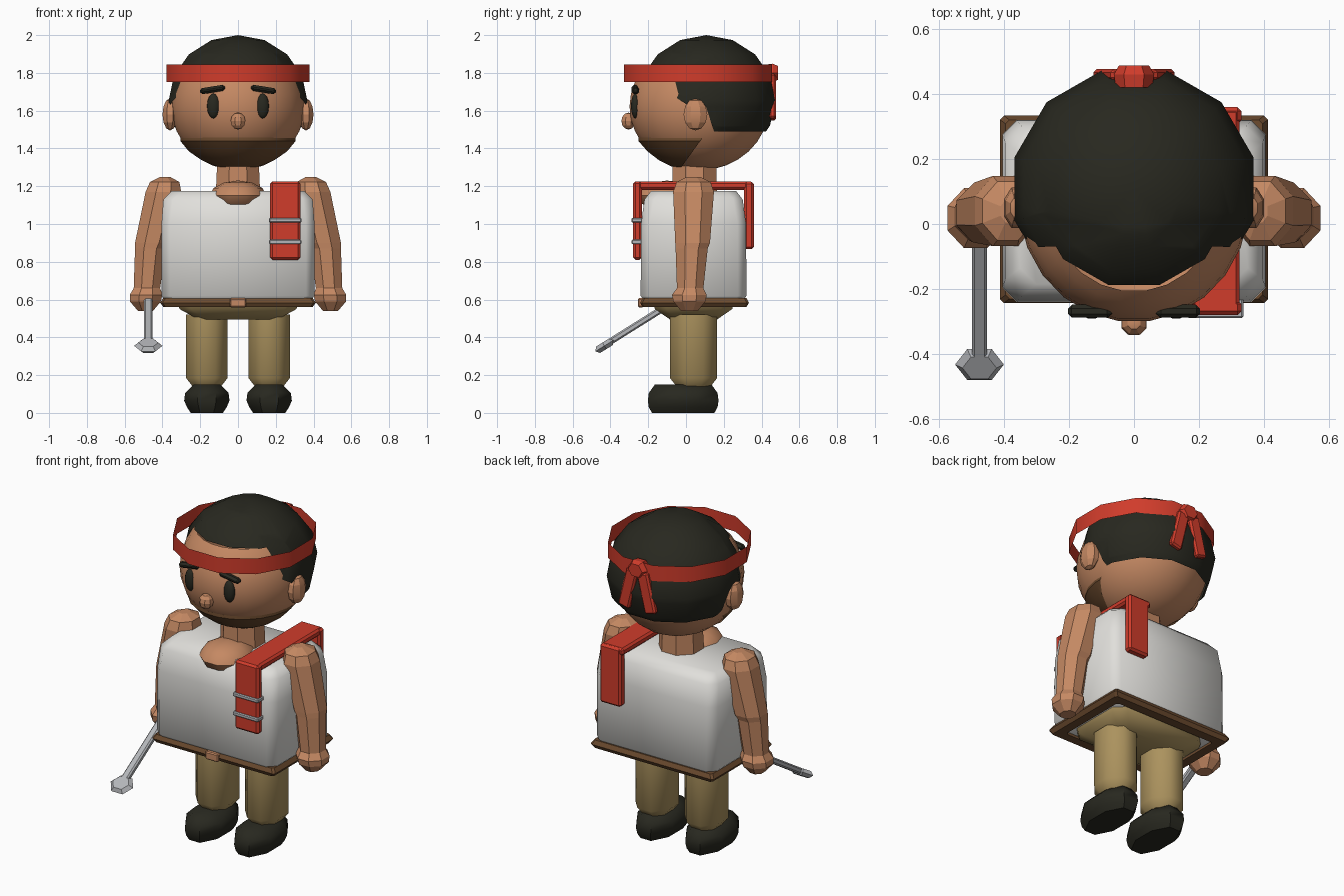
import bpy, bmesh, math
from mathutils import Matrix, Vector, Euler

if "Cube" in bpy.data.objects:
    bpy.data.objects.remove(bpy.data.objects["Cube"])


def material(name, rgb):
    m = bpy.data.materials.new(name)
    m.diffuse_color = (*rgb, 1)
    m.use_nodes = True
    m.node_tree.nodes["Principled BSDF"].inputs["Base Color"].default_value = m.diffuse_color
    return m


SKIN = material("skin", (0.56, 0.25, 0.125))
DARK = material("near_black", (0.021, 0.021, 0.014))
RED = material("red_cloth", (0.63, 0.045, 0.024))
SHIRT = material("off_white", (0.75, 0.74, 0.71))
TAN = material("tan_trousers", (0.41, 0.29, 0.112))
BROWN = material("brown", (0.15, 0.07, 0.028))
STEEL = material("steel", (0.46, 0.47, 0.49))


def finish(bm, name, mat, smooth=None):
    me = bpy.data.meshes.new(name)
    bm.to_mesh(me)
    bm.free()
    me.materials.append(mat)
    ob = bpy.data.objects.new(name, me)
    bpy.context.collection.objects.link(ob)
    if smooth:
        bpy.ops.object.select_all(action='DESELECT')
        ob.select_set(True)
        bpy.context.view_layer.objects.active = ob
        bpy.ops.object.shade_smooth_by_angle(angle=math.radians(smooth))
    return ob


def octagon(cx, cy, z, rx, ry, c=None):
    """Rectangle with chamfered corners; a regular octagon by default."""
    a, b = (c, c) if c else (0.586 * rx, 0.586 * ry)
    pts = [(rx, ry - b), (rx - a, ry), (a - rx, ry), (-rx, ry - b),
           (-rx, b - ry), (a - rx, -ry), (rx - a, -ry), (rx, b - ry)]
    return [(cx + x, cy + y, z) for x, y in pts]


def loft(name, rings, mat, closed=False, smooth=None):
    bm = bmesh.new()
    loops = [[bm.verts.new(p) for p in r] for r in rings]
    pairs = list(zip(loops, loops[1:])) + ([(loops[-1], loops[0])] if closed else [])
    for a, b in pairs:
        for i in range(len(a)):
            j = (i + 1) % len(a)
            bm.faces.new((a[i], a[j], b[j], b[i]))
    if not closed:
        bm.faces.new(loops[0])
        bm.faces.new(loops[-1])
    bmesh.ops.recalc_face_normals(bm, faces=bm.faces)
    return finish(bm, name, mat, smooth)


def box(name, loc, size, mat, rot=(0, 0, 0), bevel=0.0):
    bm = bmesh.new()
    bmesh.ops.create_cube(bm, size=1, matrix=Matrix.Diagonal((*size, 1)))
    if bevel:
        bmesh.ops.bevel(bm, geom=bm.edges[:], offset=bevel, segments=1, affect='EDGES')
    bm.transform(Matrix.Translation(loc) @ Euler(rot).to_matrix().to_4x4())
    return finish(bm, name, mat)


def line(y1, z1, y2, z2):
    """Side-view line: the plane through it as (point, normal)."""
    return Vector((0, y1, z1)), Vector((0, z1 - z2, y2 - y1)).normalized()


def above(c, plane):
    return (c - plane[0]).dot(plane[1]) > 0


def ball(name, loc, radii, mat, seg=12, rings=8, smooth=60, cuts=(), keep=None, edit=None):
    """Ellipsoid, optionally cut by planes and trimmed to the faces to keep."""
    bm = bmesh.new()
    bmesh.ops.create_uvsphere(bm, u_segments=seg, v_segments=rings, radius=1)
    bm.transform(Matrix.Translation(loc) @ Matrix.Diagonal((*radii, 1))
                 @ Matrix.Rotation(math.pi / seg, 4, 'Z'))
    for point, normal in cuts:
        bmesh.ops.bisect_plane(bm, geom=bm.verts[:] + bm.edges[:] + bm.faces[:],
                               plane_co=point, plane_no=normal)
    if keep:
        drop = [f for f in bm.faces if not keep(f.calc_center_median())]
        bmesh.ops.delete(bm, geom=drop, context='FACES')
    if edit:
        for v in bm.verts:
            edit(v)
    return finish(bm, name, mat, smooth)


# Head, open under the hair cap
crown = line(0, 1.845, 1, 1.845)
ball("head", (0, 0.07, 1.622), (0.355, 0.372, 0.338), SKIN, 24, 16,
     cuts=[crown], keep=lambda c: not above(c, crown))

# Hair cap: crown, sideburns and nape
nape, mid = line(0, 1.49, 1, 1.49), line(0, 1.62, 1, 1.62)
front, burn = line(-0.07, 1.8, -0.075, 1.5), line(-0.07, 1.68, 0.04, 1.61)
rear = line(0.10, 1.64, 0.145, 1.5)


def is_hair(c):
    if above(c, crown) or above(c, rear) and above(c, nape):
        return True
    return above(c, front) and above(c, burn) and above(c, mid)


ball("hair", (0, 0.108, 1.653), (0.38, 0.377, 0.347), DARK, 12, 8,
     cuts=[crown, nape, mid, front, burn, rear], keep=is_hair)

# Beard, with its top edge tucked in to form a ledge
beard_top, beard_back = line(0, 1.46, 1, 1.46), line(-0.04, 1.28, 0.09, 1.46)


def tuck_in(v):
    if v.co.z > 1.445:
        v.co.x *= 0.96
        v.co.y = 0.07 + (v.co.y - 0.07) * 0.96


ball("beard", (0, 0.07, 1.64), (0.37, 0.39, 0.362), BROWN, 24, 16, smooth=30,
     cuts=[beard_top, line(0, 1.425, 1, 1.425), beard_back],
     keep=lambda c: c.z < 1.46 and above(c, beard_back), edit=tuck_in)

# Face details
ball("nose", (0, -0.305, 1.545), (0.042, 0.04, 0.045), SKIN, 8, 6, smooth=20)
for s in (-1, 1):
    ball("eye", (s * 0.13, -0.268, 1.625), (0.035, 0.024, 0.066), DARK)
    box("eyebrow", (s * 0.135, -0.268, 1.712), (0.135, 0.04, 0.032), DARK,
        (0, s * 0.16, 0), 0.012)
    ball("ear", (s * 0.36, 0.05, 1.58), (0.043, 0.068, 0.085), SKIN, 8, 6, smooth=20)

# Headband (open strip), knot and tails
bm = bmesh.new()
bmesh.ops.create_cone(bm, cap_ends=False, segments=12, radius1=1, radius2=1, depth=1)
bm.transform(Matrix.Translation((0, 0.0635, 1.798)) @ Matrix.Diagonal((0.392, 0.406, 0.094, 1))
             @ Matrix.Rotation(math.pi / 12, 4, 'Z'))
finish(bm, "headband", RED, 60)
loft("headband_knot", [[(0.062 * k * math.cos(i * math.pi / 3), y,
                         1.80 + 0.056 * k * math.sin(i * math.pi / 3)) for i in range(6)]
                       for y, k in [(0.42, 0.9), (0.46, 1), (0.487, 0.75)]], RED)
for s in (-1, 1):
    box("headband_tail", (s * 0.062, 0.458, 1.67), (0.075, 0.036, 0.24), RED,
        (0, -s * 0.24, 0), 0.01)

# Neck and open collar
loft("neck", [octagon(0, 0.045, 1.1, 0.12, 0.12), octagon(0, 0.045, 1.33, 0.11, 0.115)], SKIN)
ball("collar_skin", (0, -0.1, 1.15), (0.15, 0.168, 0.08), SKIN, 10, 6, smooth=40)

# Shirt body
CY = 0.04
loft("shirt", [octagon(0, CY, z, x, y, c) for z, x, y, c in
               [(0.575, 0.37, 0.25, 0.05), (0.62, 0.405, 0.28, 0.045),
                (1.0, 0.405, 0.278, 0.045), (1.13, 0.395, 0.26, 0.05),
                (1.175, 0.35, 0.225, 0.05)]], SHIRT, smooth=50)

# Belt frame and buckle
loft("belt", [octagon(0, 0.045, z, x, y, 0.012) for z, x, y in
              [(0.56, 0.395, 0.275), (0.583, 0.412, 0.288), (0.608, 0.395, 0.275),
               (0.608, 0.34, 0.22), (0.56, 0.34, 0.22)]], BROWN, closed=True)
box("buckle", (0, -0.24, 0.583), (0.085, 0.03, 0.048), SKIN, bevel=0.006)

# Hips, legs and shoes
loft("hips", [octagon(0, CY, z, x, y, c) for z, x, y, c in
              [(0.495, 0.21, 0.125, 0.04), (0.55, 0.31, 0.205, 0.06),
               (0.59, 0.32, 0.215, 0.06)]], TAN, smooth=50)
for s in (-1, 1):
    x = s * 0.165
    loft("leg", [octagon(x, CY, z, a, b) for z, a, b in
                 [(0.14, 0.075, 0.09), (0.185, 0.11, 0.125), (0.52, 0.11, 0.125)]],
         TAN, smooth=50)
    loft("shoe", [octagon(x, -0.015, z, a, b) for z, a, b in
                  [(0, 0.085, 0.165), (0.03, 0.105, 0.182), (0.065, 0.12, 0.187),
                   (0.105, 0.115, 0.182), (0.15, 0.07, 0.15)]], DARK, smooth=50)
    # Arm with hand
    loft("arm", [octagon(s * cx, cy, z, a, b) for cx, cy, z, a, b in
                 [(0.385, 0.04, 1.25, 0.025, 0.035), (0.388, 0.04, 1.222, 0.078, 0.09),
                  (0.395, 0.04, 1.17, 0.094, 0.108), (0.455, 0.035, 0.90, 0.09, 0.092),
                  (0.465, 0.03, 0.87, 0.08, 0.085), (0.482, 0.022, 0.66, 0.07, 0.07),
                  (0.487, 0.018, 0.625, 0.086, 0.092), (0.49, 0.018, 0.59, 0.082, 0.085),
                  (0.49, 0.018, 0.54, 0.04, 0.045)]], SKIN)

# Shoulder strap with metal bands
SX = 0.25
box("strap_front", (SX, -0.257, 1.018), (0.16, 0.046, 0.415), RED, bevel=0.012)
box("strap_top", (SX, 0.04, 1.203), (0.15, 0.63, 0.045), RED, bevel=0.012)
box("strap_back", (SX + 0.01, 0.333, 1.045), (0.14, 0.052, 0.355), RED, bevel=0.012)
for z in (0.905, 1.02):
    box("strap_band", (SX, -0.257, z), (0.172, 0.064, 0.024), STEEL, bevel=0.005)

# Hand tool: shaft and flat hexagonal blade
TILT = 0.56
box("tool_shaft", (-0.475, -0.19, 0.51), (0.046, 0.53, 0.034), STEEL, (TILT, 0, 0), 0.008)
loft("tool_blade", [[(-0.475 + 0.075 * k * math.cos(i * math.pi / 3),
                      -0.432 + 0.055 * k * math.sin(i * math.pi / 3) - 0.53 * h,
                      0.355 + 0.034 * k * math.sin(i * math.pi / 3) + 0.85 * h)
                     for i in range(6)]
                    for h, k in [(-0.02, 0.7), (0, 1), (0.02, 0.7)]], STEEL)
